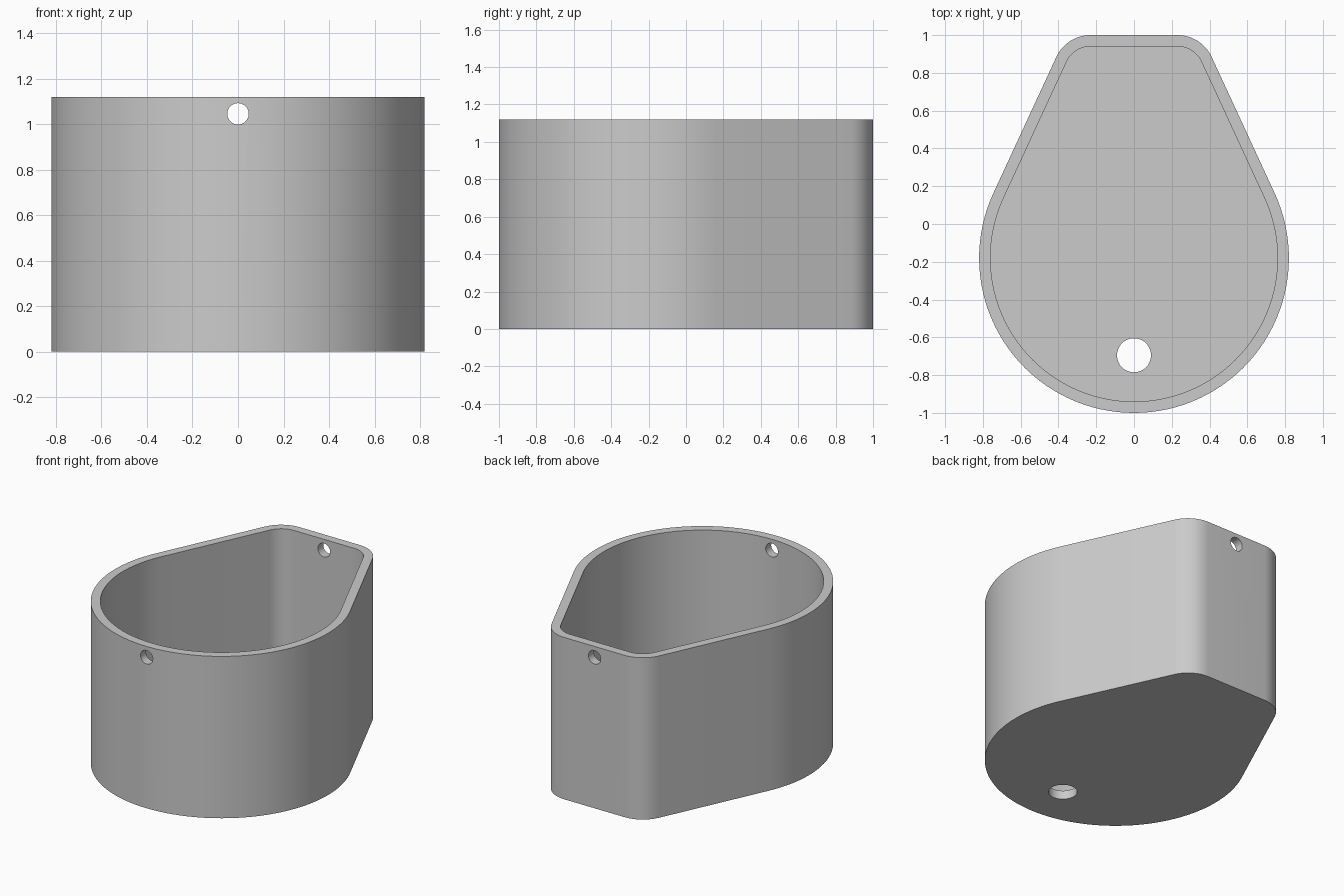
import bpy
import bmesh
from math import atan2, acos, hypot, cos, sin, pi, radians
from mathutils import Matrix

if "Cube" in bpy.data.objects:
    bpy.data.objects.remove(bpy.data.objects["Cube"], do_unlink=True)

HEIGHT, WALL, FLOOR = 1.12, 0.06, 0.06
FRONT_Y, FRONT_R = -0.18, 0.82      # big round front
CORNER_X, CORNER_R = 0.23, 0.20     # small rounded back corners
CORNER_Y = 1 - CORNER_R

grey = bpy.data.materials.new("plain grey")
grey.use_nodes = True
grey.diffuse_color = (0.6, 0.6, 0.6, 1)
grey.node_tree.nodes["Principled BSDF"].inputs["Base Color"].default_value = (0.6, 0.6, 0.6, 1)


def arc(cx, cy, r, start, end, steps):
    angles = [start + (end - start) * i / steps for i in range(steps + 1)]
    return [(cx + r * cos(a), cy + r * sin(a)) for a in angles]


def teardrop(inset):
    """Big arc and two corner arcs joined by their common tangents."""
    dx, dy = CORNER_X, CORNER_Y - FRONT_Y
    t = atan2(dy, dx) - acos((FRONT_R - CORNER_R) / hypot(dx, dy))
    r = CORNER_R - inset
    return (arc(CORNER_X, CORNER_Y, r, t, pi / 2, 12)
            + arc(-CORNER_X, CORNER_Y, r, pi / 2, pi - t, 12)
            + arc(0, FRONT_Y, FRONT_R - inset, pi - t, 2 * pi + t, 72))


def finish(bm, name):
    bmesh.ops.recalc_face_normals(bm, faces=bm.faces)
    mesh = bpy.data.meshes.new(name)
    bm.to_mesh(mesh)
    bm.free()
    mesh.materials.append(grey)
    obj = bpy.data.objects.new(name, mesh)
    bpy.context.collection.objects.link(obj)
    return obj


def prism(name, outline, z0, z1):
    bm = bmesh.new()
    base = bm.faces.new([bm.verts.new((x, y, z0)) for x, y in outline])
    top = bmesh.ops.extrude_face_region(bm, geom=[base], use_keep_orig=True)
    verts = [g for g in top["geom"] if isinstance(g, bmesh.types.BMVert)]
    bmesh.ops.translate(bm, verts=verts, vec=(0, 0, z1 - z0))
    return finish(bm, name)


def rod(name, r, length, matrix):
    bm = bmesh.new()
    bmesh.ops.create_cone(bm, cap_ends=True, segments=40, radius1=r, radius2=r,
                          depth=length, matrix=matrix)
    return finish(bm, name)


# Solid body, then the cavity, the cord holes and the drain hole are cut away
body = prism("container_body", teardrop(0), 0, HEIGHT)
cutters = [
    prism("cavity_cutter", teardrop(WALL), FLOOR, HEIGHT + 0.2),
    rod("cord_hole_cutter", 0.047, 3,
        Matrix.Translation((0, 0, 1.045)) @ Matrix.Rotation(pi / 2, 4, "X")),
    rod("drain_hole_cutter", 0.09, 0.4, Matrix.Translation((0, -0.695, 0))),
]

bpy.context.view_layer.objects.active = body
for cutter in cutters:
    cutter.hide_render = True
    mod = body.modifiers.new("cut", "BOOLEAN")
    mod.operation, mod.solver, mod.object = "DIFFERENCE", "EXACT", cutter
    bpy.ops.object.modifier_apply(modifier=mod.name)
    bpy.data.objects.remove(cutter, do_unlink=True)

# Smooth walls with sharp rims
bpy.ops.object.select_all(action="DESELECT")
body.select_set(True)
bpy.ops.object.shade_smooth_by_angle(angle=radians(30))
